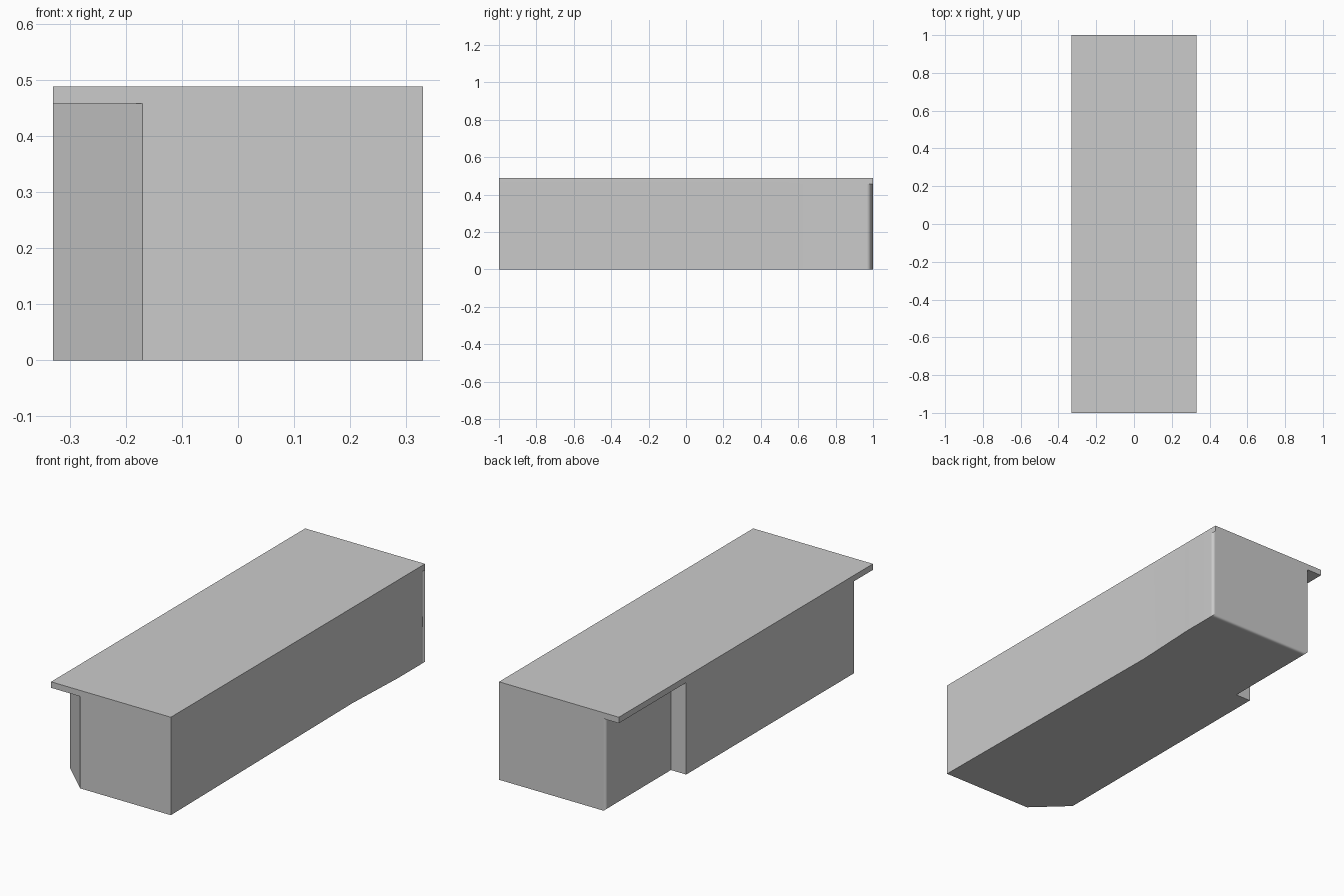
import bpy, bmesh
from math import radians

if "Cube" in bpy.data.objects:
    bpy.data.objects.remove(bpy.data.objects["Cube"])

UNDER, TOP = 0.458, 0.488      # underside and top of the slab
STRIP = 0.965                  # start of the soft back edge

# Footprint of the body, counter-clockwise from the front
foot = [(-0.17, -1), (0.33, -1), (0.33, 0.45), (0.33, 0.79), (0.33, STRIP), (0.33, 1),
        (-0.246, 1), (-0.246, STRIP), (-0.246, 0.47), (-0.33, 0.47), (-0.33, -0.85)]

bm = bmesh.new()
low = [bm.verts.new((x, y, 0)) for x, y in foot]
mid = [bm.verts.new((x, y, UNDER)) for x, y in foot]
low[2].co.x -= 0.015           # faint dent along the lower right side


def walls(a, b):
    n = len(a)
    for i in range(n):
        j = (i + 1) % n
        bm.faces.new((a[i], a[j], b[j], b[i]))


# Body walls and floor
walls(low, mid)
bm.faces.new(low[:5] + low[7:])
bm.faces.new(low[4:8])

# Overhangs of the slab at the two left corners
back_left = bm.verts.new((-0.33, 1, UNDER))
front_left = bm.verts.new((-0.33, -1, UNDER))
bm.faces.new((mid[6], back_left, mid[9], mid[8], mid[7]))
bm.faces.new((mid[10], front_left, mid[0]))

# Slab rim and top, sharing the body's edges
rim = mid[:7] + [back_left, mid[9], mid[10], front_left]
upper = [bm.verts.new((v.co.x, v.co.y, TOP)) for v in rim]
walls(rim, upper)
bm.faces.new(upper)
bmesh.ops.recalc_face_normals(bm, faces=bm.faces[:])

# Sharp edges everywhere except the soft back edges of the body
for f in bm.faces:
    f.smooth = True
for e in bm.edges:
    a, b = (v.co for v in e.verts)
    at_back = min(a.y, b.y) > 0.999
    soft = at_back and min(a.z, b.z) < 0.01
    strip_end = min(a.y, b.y) > 0.96 and not at_back and min(a.z, b.z) > 0.45
    e.smooth = soft or not (strip_end or e.calc_face_angle(0) > radians(30))

mesh = bpy.data.meshes.new("cabinet_block")
bm.to_mesh(mesh)
bm.free()
block = bpy.data.objects.new("cabinet_block", mesh)
bpy.context.collection.objects.link(block)

# Large faces keep flat shading, narrow back strips take the gradient
wn = block.modifiers.new("weighted_normals", 'WEIGHTED_NORMAL')
wn.keep_sharp = True
wn.weight = 100
